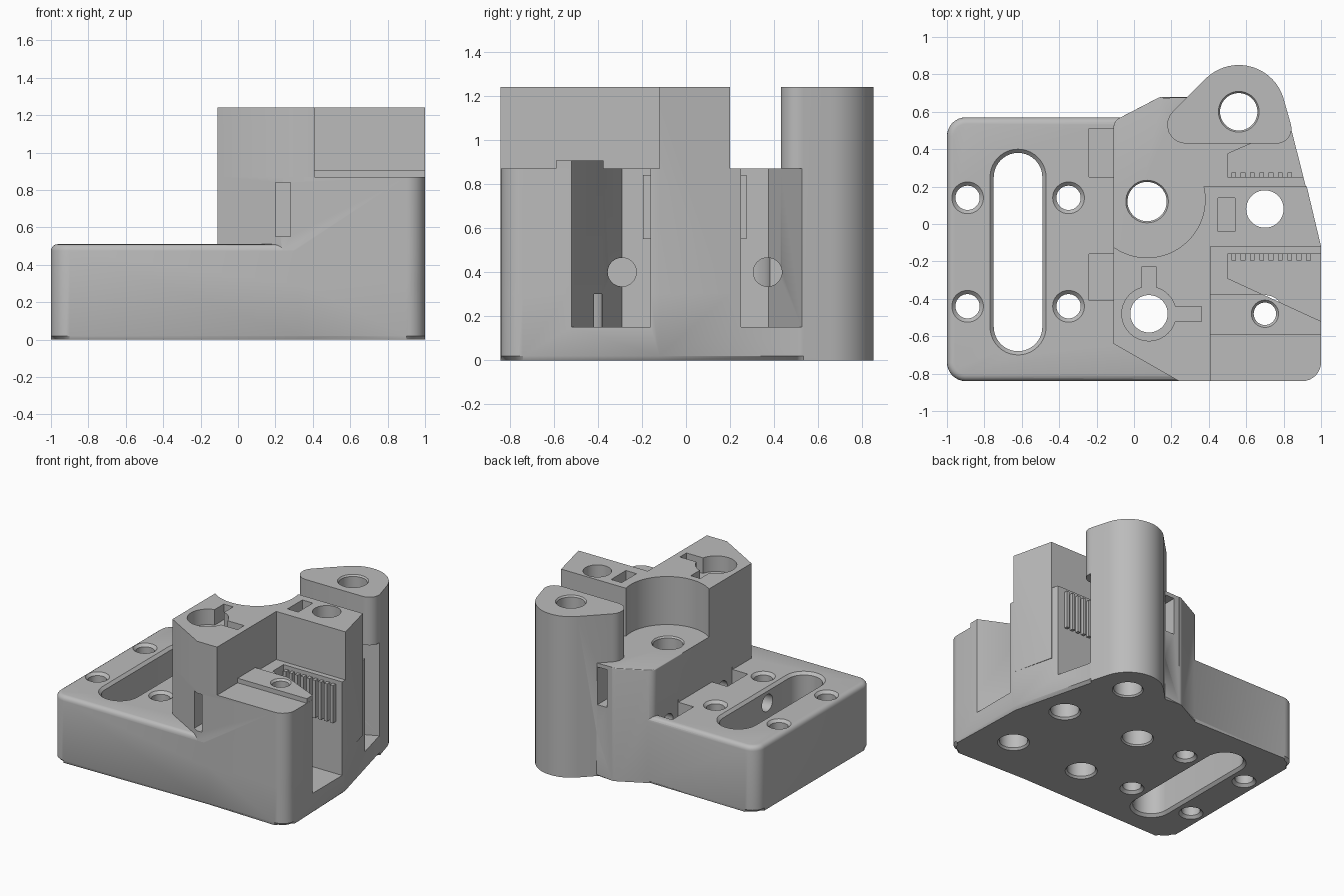
import bpy, bmesh, math
from mathutils import Vector

if "Cube" in bpy.data.objects:
    bpy.data.objects.remove(bpy.data.objects["Cube"])

grey = bpy.data.materials.new("matte_grey")
grey.diffuse_color = (0.5, 0.5, 0.5, 1)
grey.use_nodes = True
grey.node_tree.nodes["Principled BSDF"].inputs["Base Color"].default_value = grey.diffuse_color


def stadium(x, y, r, half=0.0, n=20):
    """Circle, or a slot stretched along y when half > 0."""
    pts = []
    for cy, a0 in ((y + half, 0), (y - half, math.pi)):
        last = n if half else n - 1
        for i in range(last + 1):
            a = a0 + math.pi * i / n
            pts.append((x + r * math.cos(a), cy + r * math.sin(a)))
    return pts


def rounded(corners, n=8):
    """Polygon whose corners (x, y, radius) are filleted."""
    out = []
    for i, (x, y, r) in enumerate(corners):
        p = Vector((x, y))
        if r == 0:
            out.append((x, y))
            continue
        a = (Vector(corners[i - 1][:2]) - p).normalized()
        b = (Vector(corners[(i + 1) % len(corners)][:2]) - p).normalized()
        half = a.angle(b) / 2
        c = p + (a + b).normalized() * (r / math.sin(half))
        s = p + a * (r / math.tan(half)) - c
        e = p + b * (r / math.tan(half)) - c
        a0 = math.atan2(s.y, s.x)
        d = (math.atan2(e.y, e.x) - a0 + math.pi) % (2 * math.pi) - math.pi
        out += [(c.x + r * math.cos(a0 + d * k / n), c.y + r * math.sin(a0 + d * k / n))
                for k in range(n + 1)]
    return out


def loft(name, rings, low=0.0, top=0.0, pick=lambda c: True):
    """Stack of (z, points) rings; low chamfers the bottom rim, top rounds the upper rim."""
    bm = bmesh.new()
    rows = [[bm.verts.new((x, y, z)) for x, y in pts] for z, pts in rings]
    n = len(rows[0])
    bm.faces.new(rows[0])
    bm.faces.new(rows[-1])
    for a, b in zip(rows, rows[1:]):
        for i in range(n):
            j = (i + 1) % n
            bm.faces.new((a[i], a[j], b[j], b[i]))
    z0, z1 = rings[0][0], rings[-1][0]
    for z, size, seg, rule in ((z0, low, 1, lambda c: True), (z1, top, 4, pick)):
        if size:
            edges = [e for e in bm.edges if all(abs(v.co.z - z) < 1e-5 for v in e.verts)
                     and rule((e.verts[0].co + e.verts[1].co) / 2)]
            bmesh.ops.bevel(bm, geom=edges, offset=size, segments=seg, profile=0.5,
                            affect='EDGES', clamp_overlap=True)
    bmesh.ops.recalc_face_normals(bm, faces=bm.faces)
    me = bpy.data.meshes.new(name)
    bm.to_mesh(me)
    bm.free()
    me.materials.append(grey)
    ob = bpy.data.objects.new(name, me)
    bpy.context.collection.objects.link(ob)
    return ob


def prism(name, pts, z0, z1, **kw):
    return loft(name, [(z0, pts), (z1, pts)], **kw)


def box(name, x0, x1, y0, y1, z0, z1):
    return prism(name, [(x0, y0), (x1, y0), (x1, y1), (x0, y1)], z0, z1)


def combine(target, tool, op):
    m = target.modifiers.new("bool", 'BOOLEAN')
    m.operation, m.solver, m.object = op, 'EXACT', tool
    bpy.context.view_layer.objects.active = target
    bpy.ops.object.modifier_apply(modifier=m.name)
    bpy.data.objects.remove(tool)


# flat mounting plate
plate = prism("plate", rounded([(-1, -.84, .1), (.5, -.84, 0), (.5, .57, 0), (-1, .57, .1)]),
              0, .51, low=.02, top=.035)

# lower body, with a soft rim around the back left
lower = prism("lower_body", rounded([
    (-.11, -.64, 0), (.24, -.84, 0), (1, -.84, .1), (1, -.12, 0), (.803, .656, 0),
    (.56, .62, 0), (.36, .68, 0), (.14, .68, .06), (-.11, .55, .06)]),
    0, .87, low=.02, top=.035, pick=lambda c: c.x < .25 and c.y > -.7)

# upper block with front right step and round pocket
upper = prism("upper_block", rounded([
    (-.11, -.64, 0), (.24, -.84, 0), (1, -.84, .1), (1, -.12, 0), (.924, .2, 0), (-.11, .2, 0)]),
    .3, 1.24)
combine(upper, box("step_cut", .41, 1.2, -1, -.12, .87, 1.4), 'DIFFERENCE')
combine(upper, prism("round_cut", stadium(.07, .13, .31, n=32), .87, 1.4), 'DIFFERENCE')

# tall boss at the back
arc = [(.56 + .25 * math.cos(math.radians(a)), .6 + .25 * math.sin(math.radians(a)), 0)
       for a in range(13, 136, 6)]
arc.append((.383, .777, 0))
boss = prism("boss", rounded(arc + [(.036, .43, .1), (.868, .43, .08)]), 0, 1.24, low=.02)

ridge = box("ridge", .41, .999, -.59, -.375, .8, .905)

body = lower
for part in (plate, upper, boss, ridge):
    combine(body, part, 'UNION')
body.name = "carriage_body"


def cut(tool):
    combine(body, tool, 'DIFFERENCE')


def hole(x, y, r, top, half=0.0, c=.02, bottom_r=None):
    """Vertical through hole with chamfered rims."""
    b = bottom_r or r
    prof = [(-.02, b + 2 * c), (c, b)]
    if b != r:
        prof += [(.3, b), (.301, r)]
    prof += [(top - c, r), (top + .02, r + 2 * c)]
    cut(loft("hole", [(z, stadium(x, y, q, half)) for z, q in prof]))


# plate screw holes and long slot
for x in (-.89, -.35):
    for y in (.14, -.44):
        hole(x, y, .065, .51)
hole(-.62, -.15, .13, .51, half=.4)

# vertical bores
hole(.07, .12, .105, .87, c=.012)
hole(.56, .6, .1, 1.24, c=.012)
hole(.7, -.48, .06, .905, c=.015, bottom_r=.1)
for x, y in ((.7, .08), (.08, -.48)):
    cut(loft("bore", [(z, stadium(x, y, r)) for z, r in ((-.02, .13), (.015, .1), (1.4, .1))]))

# keyed recess and small pocket on the top face
cut(prism("recess", stadium(.08, -.48, .145), 1.12, 1.4))
cut(box("key_a", .04, .12, -.40, -.23, 1.12, 1.4))
cut(box("key_b", .16, .36, -.52, -.44, 1.12, 1.4))
cut(box("small_pocket", .45, .54, -.04, .14, .95, 1.4))

# wedge shaped belt pockets on the right side
cut(prism("front_wedge", [(.5, -.16), (1.2, -.16), (1.2, -.612), (.5, -.29)], .15, 1.0))
cut(prism("back_wedge", [(.5, .25), (1.2, .25), (1.2, .684), (.5, .375)], .15, .87))

# nut traps beside the body
for y0, y1 in ((.25, .51), (-.41, -.16)):
    cut(box("nut_trap", -.24, -.105, y0, y1, .25, .53))

# cross holes along x, through the nut traps into the long slot
for y in (-.29, .37):
    tool = prism("cross_hole", stadium(0, 0, .065), -.62, .85)
    tool.rotation_euler = (0, math.pi / 2, 0)
    tool.location = (0, y, .4)
    bpy.context.view_layer.update()
    cut(tool)

# narrow tie slots, front and back
cut(box("front_tie_slot", .2, .28, -.95, -.62, .55, .84))
cut(box("back_tie_slot", .2, .28, .5, .8, .55, .84))

# belt teeth standing on the pocket walls
for i in range(9):
    x = .52 + .05 * i
    combine(body, box("front_tooth", x, x + .025, -.195, -.13, .55, .84), 'UNION')
    if x < .87:
        combine(body, box("back_tooth", x, x + .025, .22, .275, .55, .84), 'UNION')

bpy.ops.object.select_all(action='DESELECT')
body.select_set(True)
bpy.context.view_layer.objects.active = body
bpy.ops.object.shade_smooth_by_angle(angle=math.radians(30))
